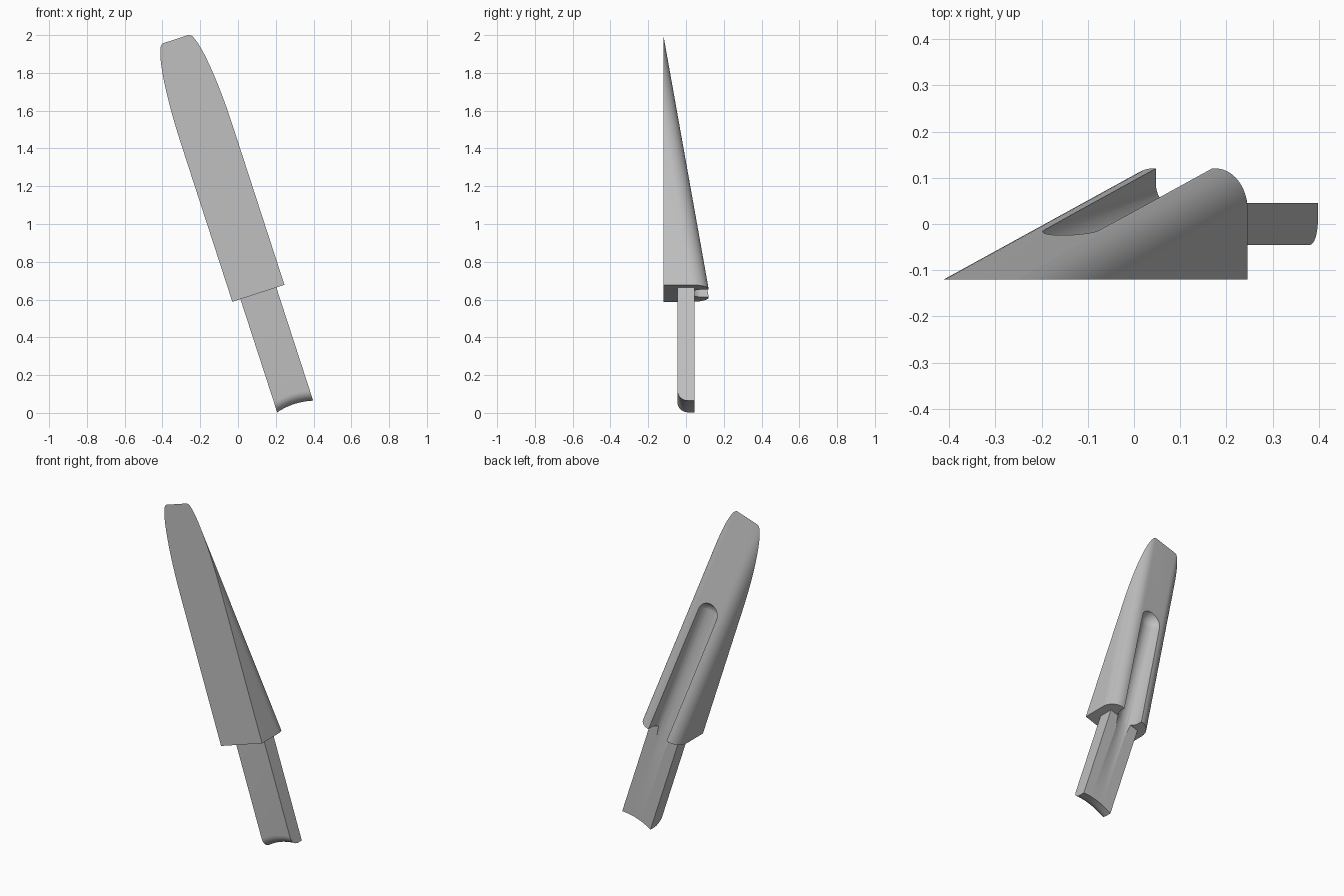
import bpy, bmesh, math
from mathutils import Matrix, Vector

old = bpy.data.objects.get("Cube")
if old:
    bpy.data.objects.remove(old, do_unlink=True)

# The part is modelled upright (x width, y depth, z length) and then leaned
LEAN = Matrix.Translation((0.108, 0, 0.633)) @ Matrix.Rotation(math.radians(-18), 4, 'Y')
LENGTH, HALF, DEPTH = 1.415, 0.145, 0.12

grey = bpy.data.materials.new("plain grey")
grey.use_nodes = True
grey.diffuse_color = (0.53, 0.53, 0.53, 1)
grey.node_tree.nodes["Principled BSDF"].inputs["Base Color"].default_value = grey.diffuse_color


def make(name, bm):
    bmesh.ops.recalc_face_normals(bm, faces=bm.faces)
    bm.transform(LEAN)
    mesh = bpy.data.meshes.new(name)
    bm.to_mesh(mesh)
    bm.free()
    mesh.materials.append(grey)
    obj = bpy.data.objects.new(name, mesh)
    bpy.context.collection.objects.link(obj)
    return obj


def loft(bm, rings):
    rows = [[bm.verts.new(p) for p in ring] for ring in rings]
    count = len(rows[0])
    for a, b in zip(rows, rows[1:]):
        for i in range(count):
            j = (i + 1) % count
            bm.faces.new((a[i], a[j], b[j], b[i]))
    bm.faces.new(rows[0])
    bm.faces.new(rows[-1])


# Wedge body: rounded section sheared forward along its length, cut flat in front
bm = bmesh.new()
corner_x, corner_y, steps = 0.073, 0.09, 14
arc = []
for i in range(steps + 1):
    t = math.pi / 2 * i / steps
    arc.append((HALF - corner_x + corner_x * math.cos(t),
                DEPTH - corner_y + corner_y * math.sin(t)))
section = [(HALF, -0.5)] + arc + [(-x, y) for x, y in reversed(arc)] + [(-HALF, -0.5)]
loft(bm, [[(x, y - 2 * DEPTH * k, LENGTH * k) for x, y in section] for k in (0, 1)])
cut = bmesh.ops.bisect_plane(bm, geom=bm.verts[:] + bm.edges[:] + bm.faces[:],
                             plane_co=(0, -DEPTH, 0), plane_no=(0, 1, 0), clear_inner=True)
rim = [g for g in cut["geom_cut"] if isinstance(g, bmesh.types.BMEdge)]
bmesh.ops.contextual_create(bm, geom=rim)
bmesh.ops.remove_doubles(bm, verts=bm.verts, dist=0.0005)
body = make("wedge_body", bm)

# Tang: bar with a rounded front lower edge and a slightly hollow end
bm = bmesh.new()
half_w, half_t, end, radius = 0.1, 0.045, -0.63, 0.055
rings = []
for i in range(13):
    u = -1 + i / 6
    low = end + 0.014 * (1 - u * u)
    ring = [(half_t, 0.25), (half_t, low)]
    for k in range(9):
        t = math.pi / 2 * k / 8
        ring.append((-half_t + radius * (1 - math.sin(t)), low + radius * (1 - math.cos(t))))
    ring.append((-half_t, 0.25))
    rings.append([(u * half_w, y, z) for y, z in ring])
loft(bm, rings)
tang = make("tang", bm)

# Groove cutter: tilted round-nosed channel, open to the back
bm = bmesh.new()
nose = 0.064
for y, z in ((-0.065, 0.79), (0.075, -0.45)):
    for lift in (0, 0.4):
        bmesh.ops.create_uvsphere(bm, u_segments=32, v_segments=16, radius=nose,
                                  matrix=Matrix.Translation((0, y + nose + lift, z)))
hull = bmesh.ops.convex_hull(bm, input=bm.verts)
loose = {g for g in hull["geom_interior"] + hull["geom_unused"]
         if isinstance(g, bmesh.types.BMVert)}
bmesh.ops.delete(bm, geom=list(loose), context='VERTS')
cutter = make("groove_cutter", bm)
cutter.hide_render = True

for obj in (body, tang):
    bpy.ops.object.select_all(action='DESELECT')
    obj.select_set(True)
    bpy.context.view_layer.objects.active = obj
    mod = obj.modifiers.new("groove", 'BOOLEAN')
    mod.operation = 'DIFFERENCE'
    mod.solver = 'EXACT'
    mod.object = cutter
    bpy.ops.object.modifier_apply(modifier=mod.name)
    bpy.ops.object.shade_smooth_by_angle(angle=math.radians(30))
bpy.data.objects.remove(cutter, do_unlink=True)
